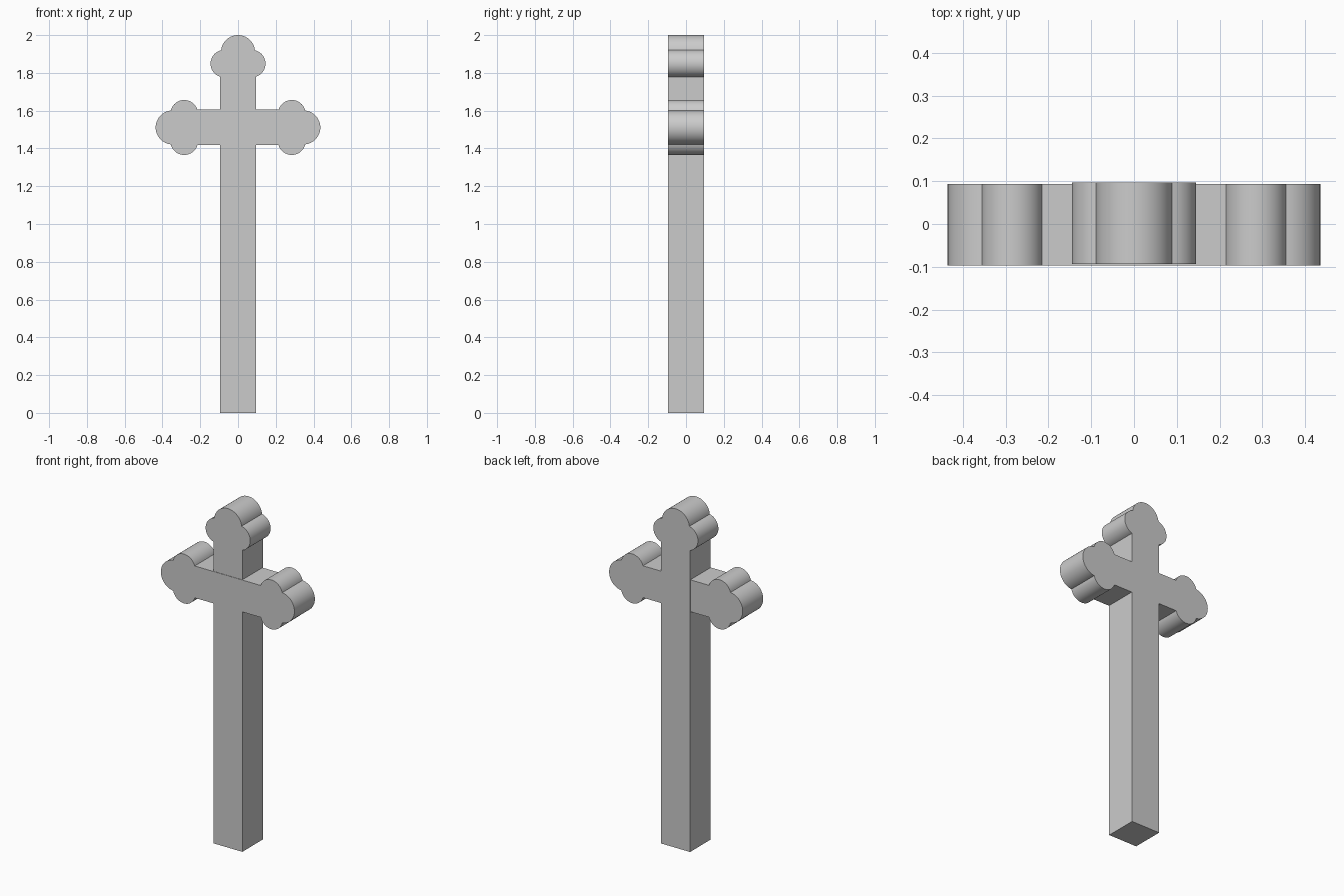
import bpy, bmesh, math

if "Cube" in bpy.data.objects:
    bpy.data.objects.remove(bpy.data.objects["Cube"])

HALF_W = 0.094             # half width of the straight beams
LOBE_R, LOBE_X = 0.073, 0.0725   # two side lobes of each trefoil
TIP_R, TIP_RISE = 0.09, 0.061    # rounded tip, centre above the lobe centres


def arc(cx, cy, r, a0, a1, n):
    return [(cx + r * math.cos(a0 + (a1 - a0) * i / n),
             cy + r * math.sin(a0 + (a1 - a0) * i / n)) for i in range(n + 1)]


def trefoil(v0):
    """Trefoil end pointing along +v, from the right flank round to the left."""
    d = math.hypot(LOBE_X, TIP_RISE)
    meet = math.atan2(TIP_RISE, -LOBE_X) - math.acos(
        (LOBE_R ** 2 + d ** 2 - TIP_R ** 2) / (2 * LOBE_R * d))
    start = -math.acos((HALF_W - LOBE_X) / LOBE_R)
    lobe = arc(LOBE_X, v0, LOBE_R, start, meet, 20)
    px, py = lobe[-1]
    tip_start = math.atan2(py - v0 - TIP_RISE, px)
    tip = arc(0, v0 + TIP_RISE, TIP_R, tip_start, math.pi - tip_start, 32)
    return lobe + tip[1:-1] + [(-x, y) for x, y in reversed(lobe)]


def extrude_outline(name, points, y0, y1):
    """Solid from an (x, z) outline, running from y0 to y1."""
    bm = bmesh.new()
    face = bm.faces.new([bm.verts.new((x, y0, z)) for x, z in points])
    ext = bmesh.ops.extrude_face_region(bm, geom=[face], use_keep_orig=True)
    moved = [g for g in ext["geom"] if isinstance(g, bmesh.types.BMVert)]
    bmesh.ops.translate(bm, verts=moved, vec=(0, y1 - y0, 0))
    bmesh.ops.recalc_face_normals(bm, faces=bm.faces)
    mesh = bpy.data.meshes.new(name)
    bm.to_mesh(mesh)
    bm.free()
    obj = bpy.data.objects.new(name, mesh)
    bpy.context.collection.objects.link(obj)
    bpy.ops.object.select_all(action='DESELECT')
    obj.select_set(True)
    bpy.context.view_layer.objects.active = obj
    bpy.ops.object.shade_smooth_by_angle(angle=math.radians(30))
    return obj


# Upright post with a trefoil top
post = [(-HALF_W, 0), (HALF_W, 0)] + trefoil(1.849)
extrude_outline("upright_post", post, -0.094, 0.0965)

# Crossbar with a trefoil at each end, set a hair forward of the post
end = trefoil(0.285)
right = [(v, 1.511 - u) for u, v in end]
left = [(-x, 2 * 1.511 - z) for x, z in right]
extrude_outline("crossbar", right + left, -0.0965, 0.094)
